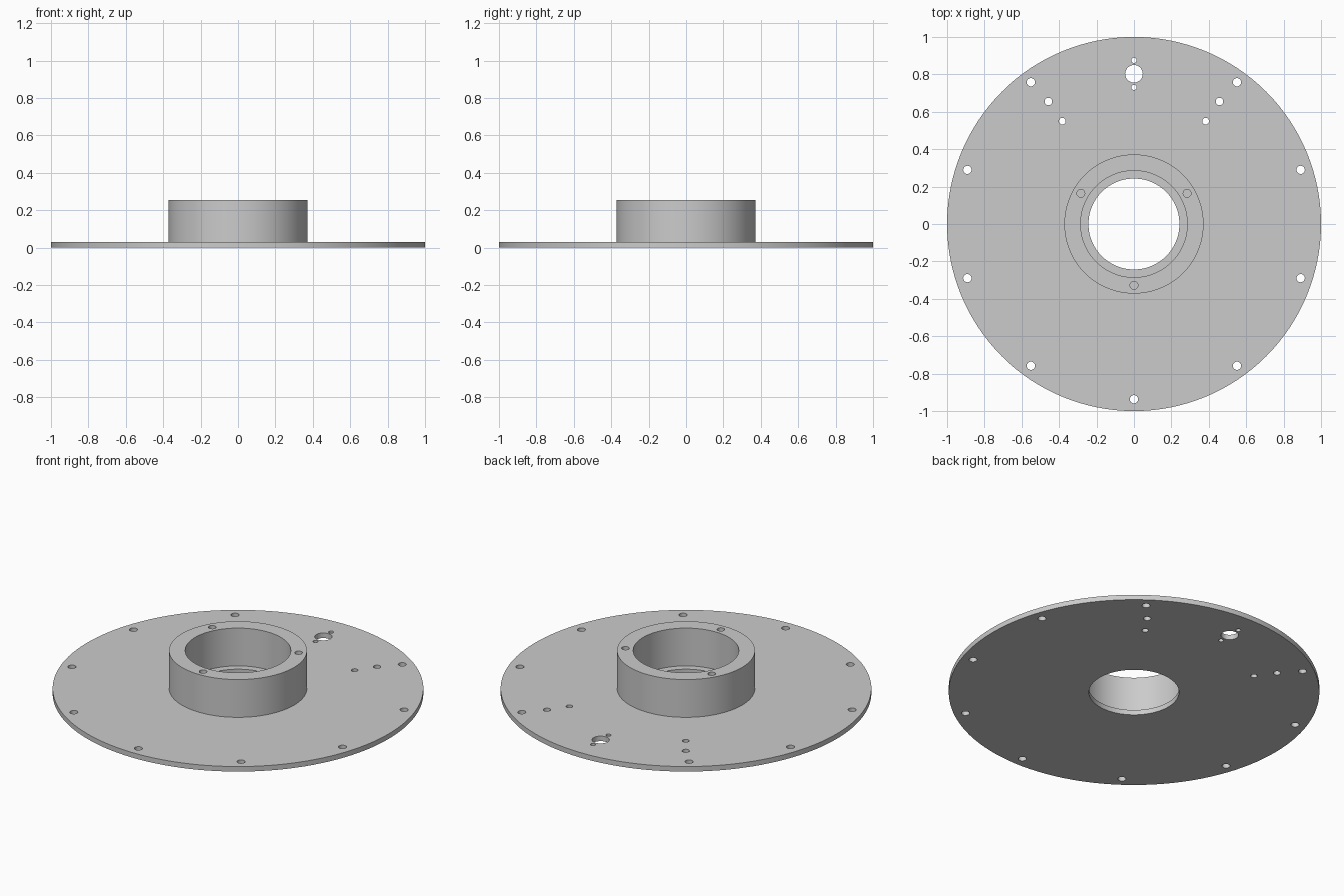
import bpy
import bmesh
from math import cos, sin, radians, tau
from mathutils import Matrix

cube = bpy.data.objects.get("Cube")
if cube:
    bpy.data.objects.remove(cube, do_unlink=True)

SEGMENTS = 128
PLATE_TOP, HUB_TOP = 0.03, 0.255
BORE, RECESS, HUB, RIM = 0.243, 0.285, 0.372, 1.0

grey = bpy.data.materials.new("machined grey")
grey.use_nodes = True
colour = (0.6, 0.6, 0.6, 1)
grey.diffuse_color = colour
grey.node_tree.nodes["Principled BSDF"].inputs["Base Color"].default_value = colour


def make_object(name, bm):
    bmesh.ops.recalc_face_normals(bm, faces=bm.faces)
    mesh = bpy.data.meshes.new(name)
    bm.to_mesh(mesh)
    bm.free()
    mesh.materials.append(grey)
    obj = bpy.data.objects.new(name, mesh)
    bpy.context.collection.objects.link(obj)
    return obj


def lathe(name, profile):
    """Turn a closed (radius, height) section around the z axis."""
    bm = bmesh.new()
    rings = []
    for i in range(SEGMENTS):
        a = tau * i / SEGMENTS
        rings.append([bm.verts.new((r * cos(a), r * sin(a), z)) for r, z in profile])
    count = len(profile)
    for i, ring in enumerate(rings):
        following = rings[(i + 1) % SEGMENTS]
        for j in range(count):
            k = (j + 1) % count
            bm.faces.new((ring[j], following[j], following[k], ring[k]))
    return make_object(name, bm)


def drill(bm, x, y, radius, bottom, top):
    bmesh.ops.create_cone(
        bm, cap_ends=True, segments=32, radius1=radius, radius2=radius,
        depth=top - bottom, matrix=Matrix.Translation((x, y, (bottom + top) / 2)))


def on_circle(radius, degrees):
    a = radians(degrees)
    return radius * cos(a), radius * sin(a)


# Plate and raised hub turned as one body
body = lathe("flanged_plate", [
    (BORE, 0), (RIM, 0), (RIM, PLATE_TOP), (HUB, PLATE_TOP),
    (HUB, HUB_TOP), (RECESS, HUB_TOP), (RECESS, PLATE_TOP), (BORE, PLATE_TOP)])

holes = bmesh.new()

# Rim bolt holes, with the rear position left out
for step in range(1, 10):
    drill(holes, *on_circle(0.937, 90 + 36 * step), 0.022, -0.1, 0.1)

# Rear port with its two small screw holes
for y, radius in ((0.803, 0.047), (0.875, 0.014), (0.73, 0.014)):
    drill(holes, 0, y, radius, -0.1, 0.1)

# Mirrored pairs of bracket holes
for side in (-1, 1):
    drill(holes, side * 0.457, 0.655, 0.02, -0.1, 0.1)
    drill(holes, side * 0.383, 0.55, 0.018, -0.1, 0.1)

# Blind screw holes in the hub face
for degrees in (30, 150, 270):
    drill(holes, *on_circle(0.328, degrees), 0.021, 0.13, HUB_TOP + 0.1)

cutter = make_object("hole_cutter", holes)
cutter.hide_render = True

cut = body.modifiers.new("holes", "BOOLEAN")
cut.operation = "DIFFERENCE"
cut.solver = "EXACT"
cut.object = cutter

bpy.ops.object.select_all(action="DESELECT")
body.select_set(True)
bpy.context.view_layer.objects.active = body
bpy.ops.object.modifier_apply(modifier=cut.name)
bpy.data.objects.remove(cutter, do_unlink=True)
bpy.ops.object.shade_smooth_by_angle(angle=radians(30))
